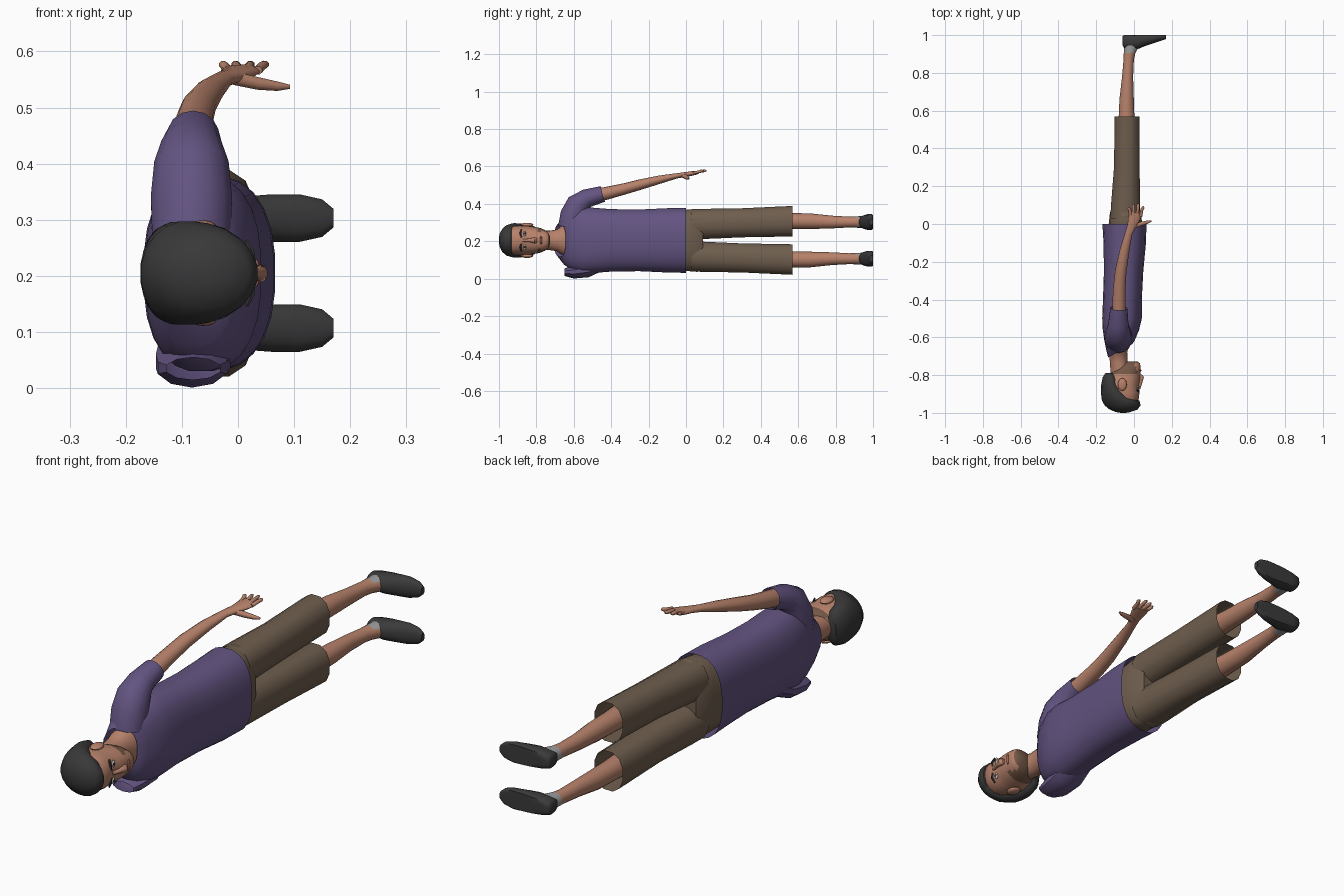
import bpy, bmesh, math
from mathutils import Vector

C = 0.205  # z of the body's mirror plane


def material(name, rgb):
    m = bpy.data.materials.new(name)
    m.diffuse_color = (*rgb, 1)
    return m


PURPLE = material("purple cloth", (0.125, 0.088, 0.22))
BROWN = material("brown cloth", (0.158, 0.112, 0.076))
SKIN = material("skin", (0.47, 0.22, 0.145))
DARK = material("black hair", (0.04, 0.04, 0.04))
SHOE = material("dark shoe", (0.043, 0.043, 0.045))
SOCK = material("grey sock", (0.33, 0.33, 0.33))
STUBBLE = material("brown stubble", (0.17, 0.095, 0.06))
WHITE = material("eye white", (0.6, 0.58, 0.55))
LIP = material("lip", (0.33, 0.12, 0.09))


def tube(name, rings, mats, n=16, axis=None, caps=True, power=2.0, rule=None, fix=None, angle=50):
    """Loft rings (x, y, z, ra, rb[, tilt]); ra runs along x (or y when the axis is x)."""
    bm = bmesh.new()
    pts = [Vector(r[:3]) for r in rings]
    loops = []
    for i, r in enumerate(rings):
        t = Vector(axis) if axis else (pts[min(i + 1, len(pts) - 1)] - pts[max(i - 1, 0)]).normalized()
        ref = Vector((1, 0, 0)) if abs(t.x) < 0.8 else Vector((0, 1, 0))
        a = (ref - t * ref.dot(t)).normalized()
        b = t.cross(a)
        tilt = r[5] if len(r) > 5 else 0
        loop = []
        for k in range(n):
            w = 2 * math.pi * (k + 0.5) / n
            c, s = math.cos(w), math.sin(w)
            u = math.copysign(abs(c) ** (2 / power), c)
            v = math.copysign(abs(s) ** (2 / power), s)
            p = pts[i] + a * u * r[3] + b * v * r[4] + t * tilt * u
            loop.append(bm.verts.new(fix(p) if fix else p))
        loops.append(loop)
    for lo, hi in zip(loops, loops[1:]):
        for k in range(n):
            bm.faces.new((lo[k], lo[(k + 1) % n], hi[(k + 1) % n], hi[k]))
    if caps:
        bm.faces.new(loops[0])
        bm.faces.new(loops[-1])
    bmesh.ops.recalc_face_normals(bm, faces=bm.faces)
    if rule:
        for f in bm.faces:
            f.material_index = rule(f.calc_center_median(), f.normal)
    return finish(name, bm, mats, angle)


def finish(name, bm, mats, angle=50):
    me = bpy.data.meshes.new(name)
    bm.to_mesh(me)
    bm.free()
    for m in mats if isinstance(mats, list) else [mats]:
        me.materials.append(m)
    ob = bpy.data.objects.new(name, me)
    bpy.context.collection.objects.link(ob)
    bpy.ops.object.select_all(action='DESELECT')
    ob.select_set(True)
    bpy.context.view_layer.objects.active = ob
    bpy.ops.object.shade_smooth_by_angle(angle=math.radians(angle))
    return ob


def ball(name, loc, size, mat):
    bm = bmesh.new()
    bmesh.ops.create_uvsphere(bm, u_segments=12, v_segments=8, radius=1)
    for v in bm.verts:
        v.co = Vector(loc) + Vector([v.co[i] * size[i] for i in range(3)])
    return finish(name, bm, mat)


def span(y, x0, x1, rz, tilt=0, z=C):
    """Ring across the body from its back x0 to its front x1."""
    return ((x0 + x1) / 2, y, z, (x1 - x0) / 2, rz, tilt)


Y = (0, 1, 0)

# Shirt body, open at hem and collar (collar dips at the front)
tube("shirt", [span(0, -.168, .067, .175), span(-.1, -.162, .064, .173), span(-.25, -.16, .05, .166),
               span(-.4, -.165, .042, .168), span(-.5, -.169, .042, .176), span(-.56, -.166, .028, .176),
               span(-.615, -.158, .005, .158), span(-.65, -.148, -.008, .13, .015),
               span(-.675, -.137, -.02, .088, .032)], PURPLE, 24, Y, False, 2.4)

# Raised sleeve and the folded empty sleeve
tube("sleeve", [(-.083, -.615, .27, .072, .07), (-.083, -.60, .34, .074, .072), (-.083, -.575, .395, .068, .066),
                (-.083, -.53, .43, .055, .05), (-.08, -.445, .453, .046, .043)], PURPLE, 14, caps=False)
tube("empty_sleeve", [(-.08, -.44, .085, .06, .04), (-.08, -.52, .048, .07, .04),
                      (-.082, -.60, .036, .064, .035), (-.08, -.65, .035, .05, .02)], PURPLE, 10, Y, False)

# Arm and hand
tube("arm", [(-.08, -.50, .44, .036, .036), (-.08, -.42, .458, .036, .034), (-.077, -.33, .48, .033, .03),
             (-.07, -.25, .502, .031, .028), (-.05, -.14, .53, .026, .022), (-.028, -.05, .55, .02, .014),
             (-.012, -.01, .556, .024, .013), (.002, .035, .563, .034, .012), (.01, .062, .568, .034, .009)], SKIN, 14)
for i, (x0, x1, y1) in enumerate([(-.018, -.027, .09), (0, -.004, .105), (.018, .022, .11), (.035, .048, .095)]):
    tube(f"finger_{i + 1}", [(x0, .04, .566, .009, .008), ((x0 + x1) / 2, .075, .573, .0085, .008),
                             (x1, y1 - .008, .577, .008, .007), (x1, y1, .578, .003, .003)], SKIN, 8)
tube("thumb", [(-.005, -.015, .552, .012, .013), (.035, .0, .543, .012, .012),
               (.07, .01, .538, .009, .009), (.092, .016, .537, .004, .004)], SKIN, 8)

# Shorts hips
tube("shorts_hips", [span(-.08, -.15, .045, .155), span(0, -.135, .045, .165),
                     span(.06, -.128, .036, .17), span(.09, -.11, .022, .15)], BROWN, 20, Y, True, 2.5)

for side, s in (("left", 1), ("right", -1)):
    zl, zf = C + s * .1025, C + s * .098
    # Shorts leg, open at the hem
    tube(f"shorts_leg_{side}", [span(.03, -.128, .036, .083, z=C + s * .086), span(.1, -.124, .034, .083, z=C + s * .088),
                                span(.3, -.108, .032, .08, z=C + s * .094), span(.57, -.104, .031, .084, z=zl)],
         BROWN, 12, Y, False, 2.3)
    # Lower leg with the sock as its last band
    tube(f"leg_{side}", [span(.40, -.09, .015, .05, z=zl), span(.57, -.082, .003, .043, z=zl),
                         span(.66, -.078, 0, .042, z=zl), span(.78, -.064, -.004, .034, z=zf),
                         span(.87, -.056, .0, .029, z=zf), span(.905, -.055, .008, .03, z=zf),
                         span(.935, -.055, .025, .032, z=zf), span(.96, -.055, .03, .033, z=zf)],
         [SKIN, SOCK], 14, Y, rule=lambda c, n: int(c.y > .91 and c.x < .012))
    # Shoe with a flat sole
    tube(f"shoe_{side}", [(-.06, .97, zf, .025, .018), (-.052, .968, zf, .04, .03), (-.02, .97, zf, .045, .036),
                          (.02, .972, zf, .047, .04), (.06, .98, zf, .038, .043), (.11, .987, zf, .028, .043),
                          (.15, .99, zf, .018, .034), (.17, .99, zf, .011, .017)],
         SHOE, 16, (1, 0, 0), True, 2.3, fix=lambda p: Vector((p.x, min(p.y, 1), p.z)))
    # Ear, eye and brow
    ball(f"ear_{side}", (-.062, -.85, C + s * .083), (.024, .034, .011), SKIN)
    ball(f"eye_{side}", (.021, -.862, C + s * .036), (.006, .007, .015), WHITE)
    ball(f"pupil_{side}", (.025, -.862, C + s * .036), (.004, .006, .006), DARK)
    tube(f"brow_{side}", [(.025, -.881, C + s * .016, .005, .004), (.025, -.886, C + s * .038, .005, .005),
                          (.015, -.88, C + s * .058, .004, .003)], DARK, 6)

# Neck with the bare skin that shows in the collar
tube("neck", [span(-.79, -.125, -.01, .052), span(-.73, -.128, -.035, .052), span(-.69, -.132, -.035, .058, .01),
              span(-.665, -.132, -.026, .076, .025), span(-.62, -.13, -.015, .09, .02)], SKIN, 18, Y)

# Head: stubble along the jaw sides and under the chin
tube("head", [span(-.728, -.03, .02, .022), span(-.737, -.065, .031, .042), span(-.755, -.09, .036, .056),
              span(-.775, -.11, .034, .065), span(-.795, -.13, .034, .07), span(-.83, -.148, .031, .075),
              span(-.86, -.155, .024, .078), span(-.89, -.155, .03, .079), span(-.93, -.15, .025, .077),
              span(-.97, -.12, 0, .06)], [SKIN, STUBBLE], 24, Y, True, 2.3,
     rule=lambda c, n: int(c.y > -.797 and c.x > -.1 and (abs(c.z - C) > .045 or n.y > .5)))
tube("nose", [(.026, -.875, C, .007, .007), (.036, -.835, C, .01, .01), (.04, -.81, C, .013, .016),
              (.034, -.797, C, .008, .012)], SKIN, 10, Y)
ball("mouth", (.033, -.775, C), (.006, .006, .024), LIP)

# Hair cap: low at the nape, rising to the hairline
tube("hair", [span(-.788, -.15, -.10, .05), span(-.81, -.166, -.085, .076), span(-.85, -.174, -.075, .087),
              span(-.885, -.175, -.045, .092), span(-.92, -.174, -.005, .093), span(-.935, -.17, .03, .09),
              span(-.96, -.157, .036, .082), span(-.982, -.13, .02, .063), span(-.996, -.095, -.02, .036),
              span(-1, -.07, -.045, .014)], DARK, 20, Y)
